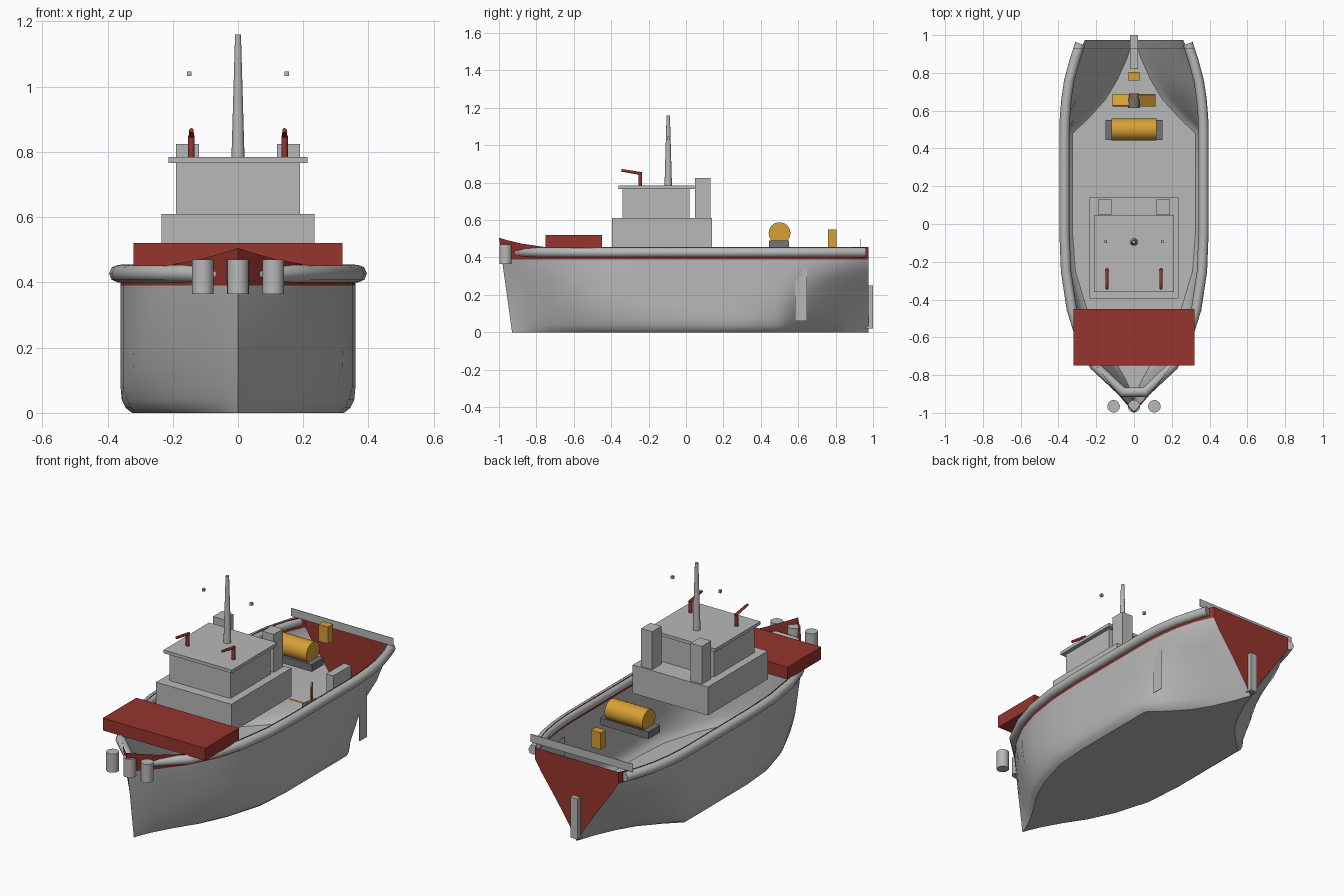
import bpy, bmesh, math
from mathutils import Vector, Matrix

old = bpy.data.objects.get("Cube")
if old:
    bpy.data.objects.remove(old, do_unlink=True)


def material(name, rgb):
    m = bpy.data.materials.new(name)
    m.use_nodes = True
    m.diffuse_color = (*rgb, 1)
    m.node_tree.nodes["Principled BSDF"].inputs["Base Color"].default_value = (*rgb, 1)
    return m


GREY = material("light grey", (0.48, 0.48, 0.48))
DARK = material("dark grey", (0.17, 0.17, 0.19))
RED = material("deep red", (0.31, 0.035, 0.027))
GOLD = material("golden yellow", (0.68, 0.35, 0.035))


def finish(name, bm, mats, smooth=False):
    me = bpy.data.meshes.new(name)
    bm.to_mesh(me)
    bm.free()
    ob = bpy.data.objects.new(name, me)
    bpy.context.collection.objects.link(ob)
    for m in mats:
        me.materials.append(m)
    if smooth:
        bpy.ops.object.select_all(action='DESELECT')
        ob.select_set(True)
        bpy.context.view_layer.objects.active = ob
        bpy.ops.object.shade_smooth_by_angle(angle=math.radians(35))
    return ob


def box(name, x, y, z, mat):
    """Box from three (low, high) spans."""
    bm = bmesh.new()
    bmesh.ops.create_cube(bm, size=1)
    for v in bm.verts:
        v.co = [s[0] + (c + 0.5) * (s[1] - s[0]) for c, s in zip(v.co, (x, y, z))]
    return finish(name, bm, [mat])


def rod(name, a, b, r1, r2, mat, sides=24):
    """Cylinder or cone between two points."""
    a, b = Vector(a), Vector(b)
    bm = bmesh.new()
    turn = (b - a).to_track_quat('Z', 'Y').to_matrix().to_4x4()
    bmesh.ops.create_cone(bm, cap_ends=True, segments=sides, radius1=r1, radius2=r2,
                          depth=(b - a).length, matrix=Matrix.Translation((a + b) / 2) @ turn)
    return finish(name, bm, [mat], True)


# Hull stations: y, half width at rail, half width of floor, bilge height, fullness
STATIONS = [
    (-1.0, 0, 0, 0.4, 1), (-0.95, 0.045, 0.015, 0.4, 0.8),
    (-0.88, 0.105, 0.04, 0.4, 0.7), (-0.75, 0.2, 0.1, 0.35, 0.6),
    (-0.6, 0.275, 0.18, 0.25, 0.5), (-0.45, 0.322, 0.25, 0.15, 0.5),
    (-0.25, 0.352, 0.31, 0.08, 0.5), (-0.05, 0.36, 0.325, 0.05, 0.5),
    (0.25, 0.36, 0.325, 0.05, 0.5), (0.48, 0.36, 0.325, 0.05, 0.5),
    (0.56, 0.358, 0.24, 0.2, 0.5), (0.66, 0.35, 0.15, 0.3, 0.7),
    (0.76, 0.335, 0.09, 0.33, 0.9), (0.87, 0.305, 0.04, 0.36, 1),
    (0.975, 0.26, 0.004, 0.38, 1.1)]
LEVELS = [0, 0.015, 0.04, 0.08, 0.14, 0.2, 0.27, 0.33, 0.39, 0.455]


def section(y, rail, floor, height, power):
    pts = []
    for z in LEVELS:
        x = floor + (rail - floor) * min(1, z / height) ** power
        if z == LEVELS[-1]:
            z += 0.05 * max(0, (-0.75 - y) / 0.25) ** 1.5
        rake = 0.07 * (1 - z / 0.505) * max(0, (-y - 0.6) / 0.4)
        pts.append((x, y + rake, z))
    return pts


# Open hull shell with red bulwark band and red transom
bm = bmesh.new()
rows = []
for st in STATIONS:
    half = section(*st)
    ring = [(-x, y, z) for x, y, z in reversed(half)] + half
    rows.append([bm.verts.new(p) for p in ring])
n = len(rows[0])
for a, b in zip(rows, rows[1:]):
    for i in range(n - 1):
        f = bm.faces.new((a[i], a[i + 1], b[i + 1], b[i]))
        f.material_index = int(i in (0, n - 2))
stern = rows[-1]
for i in range(n // 2 - 1):
    f = bm.faces.new((stern[i], stern[i + 1], stern[n - 2 - i], stern[n - 1 - i]))
    f.material_index = 1
bmesh.ops.remove_doubles(bm, verts=bm.verts, dist=0.0005)
bmesh.ops.recalc_face_normals(bm, faces=bm.faces)
finish("hull", bm, [GREY, RED], True)

# Rubber fender tube running round the rail and across the bow
side = [(0.06, -0.89)] + [(s[1] + 0.008, s[0]) for s in STATIONS[3:-1]] + [(0.285, 0.955)]
path = [(-x, y) for x, y in reversed(side)] + side
cu = bpy.data.curves.new("fender", 'CURVE')
cu.dimensions = '3D'
cu.bevel_depth = 0.027
cu.bevel_resolution = 2
cu.use_fill_caps = True
sp = cu.splines.new('POLY')
sp.points.add(len(path) - 1)
for p, (x, y) in zip(sp.points, path):
    p.co = (x, y, 0.427, 1)
cu.materials.append(GREY)
fender = bpy.data.objects.new("fender", cu)
bpy.context.collection.objects.link(fender)

# Bow buffers
for i in (-1, 0, 1):
    rod("bow_buffer", (0.108 * i, -0.965, 0.365), (0.108 * i, -0.965, 0.47), 0.033, 0.033, GREY)

# Foredeck block and deckhouse
box("foredeck_block", (-0.32, 0.32), (-0.75, -0.45), (0.45, 0.52), RED)
box("deckhouse", (-0.235, 0.235), (-0.395, 0.14), (0.45, 0.61), GREY)
box("wheelhouse", (-0.19, 0.19), (-0.34, 0.02), (0.61, 0.766), GREY)
box("roof", (-0.213, 0.213), (-0.36, 0.045), (0.766, 0.784), GREY)
rod("mast", (0, -0.095, 0.784), (0, -0.095, 1.16), 0.02, 0.009, GREY)

# Paired fittings
for s in (-1, 1):
    def span(a, b):
        return sorted((s * a, s * b))
    box("funnel", span(0.12, 0.19), (0.047, 0.13), (0.61, 0.824), GREY)
    box("mast_lamp", span(0.142, 0.156), (-0.1, -0.086), (1.032, 1.047), GREY)
    rod("monitor_post", (s * 0.143, -0.245, 0.784), (s * 0.143, -0.245, 0.85), 0.01, 0.01, RED, 12)
    rod("monitor_nozzle", (s * 0.143, -0.235, 0.848), (s * 0.143, -0.345, 0.866), 0.008, 0.007, RED, 12)
    box("rail_bracket", span(0.274, 0.284), (-0.55, -0.52), (0.365, 0.405), GREY)

# Towing winch and tow post
box("winch_base", (-0.15, 0.15), (0.445, 0.55), (0.45, 0.49), DARK)
rod("winch_drum", (-0.118, 0.5, 0.53), (0.118, 0.5, 0.53), 0.058, 0.058, GOLD, 32)
box("tow_post", (-0.03, 0.03), (0.76, 0.805), (0.455, 0.55), GOLD)

# Stern plate, side fin and rudder
box("stern_plate", (-0.32, 0.32), (0.929, 0.932), (0.455, 0.5), GREY)
box("side_fin", (0.35, 0.353), (0.582, 0.648), (0.06, 0.34), GREY)
box("rudder", (-0.022, 0.022), (0.82, 1.0), (0.02, 0.25), GREY)

# Propeller with four pitched blades
rod("propeller_hub", (0, 0.615, 0.14), (0, 0.69, 0.14), 0.032, 0.026, DARK)
for k in range(4):
    blade = box("propeller_blade", (0.02, 0.115), (-0.035, 0.035), (-0.004, 0.004), GOLD)
    blade.matrix_world = (Matrix.Translation((0, 0.655, 0.14))
                          @ Matrix.Rotation(k * math.pi / 2, 4, 'Y')
                          @ Matrix.Rotation(math.radians(30), 4, 'X'))
